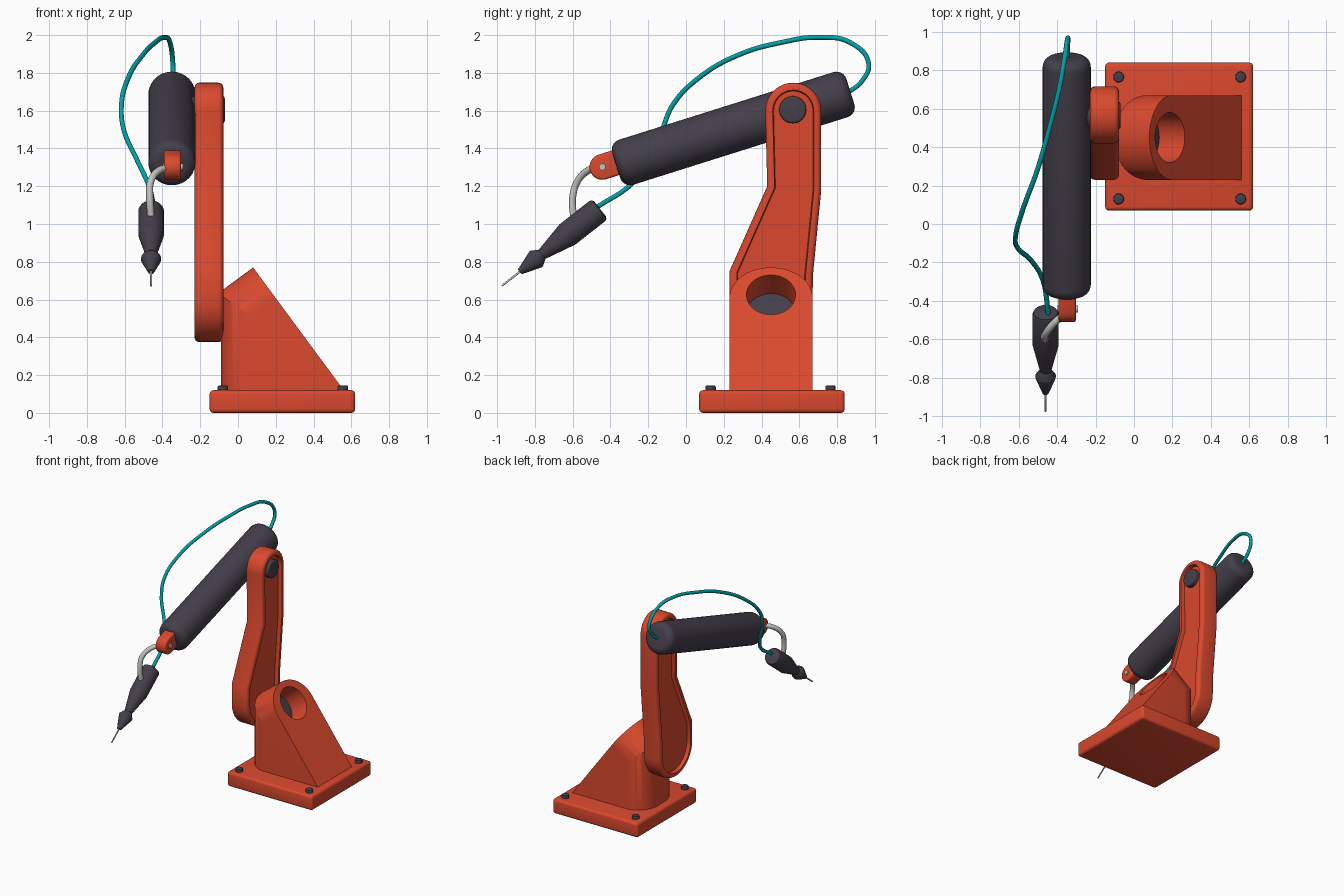
import bpy, bmesh
from math import sin, cos, pi, radians
from mathutils import Vector

cube = bpy.data.objects.get("Cube")
if cube:
    bpy.data.objects.remove(cube, do_unlink=True)


def material(name, rgb):
    m = bpy.data.materials.new(name)
    m.use_nodes = True
    m.diffuse_color = (*rgb, 1)
    node = next(n for n in m.node_tree.nodes if n.type == 'BSDF_PRINCIPLED')
    node.inputs["Base Color"].default_value = (*rgb, 1)
    return m


RED = material("orange_red_paint", (0.70, 0.066, 0.027))
DARK = material("dark_grey", (0.058, 0.050, 0.070))
TEAL = material("teal_hose", (0.0, 0.36, 0.39))
STEEL = material("light_steel", (0.55, 0.55, 0.54))


def select(ob):
    bpy.ops.object.select_all(action='DESELECT')
    ob.select_set(True)
    bpy.context.view_layer.objects.active = ob


def make(name, bm, mat, bevel=0, segments=4, limit=50):
    """Turn a bmesh into a shaded object, rounding its sharp edges."""
    bmesh.ops.recalc_face_normals(bm, faces=bm.faces)
    me = bpy.data.meshes.new(name)
    bm.to_mesh(me)
    bm.free()
    me.materials.append(mat)
    ob = bpy.data.objects.new(name, me)
    bpy.context.collection.objects.link(ob)
    select(ob)
    if bevel:
        mod = ob.modifiers.new("round", 'BEVEL')
        mod.width, mod.segments = bevel, segments
        mod.limit_method, mod.angle_limit = 'ANGLE', radians(limit)
        bpy.ops.object.modifier_apply(modifier=mod.name)
    bpy.ops.object.shade_smooth_by_angle(angle=radians(35))
    return ob


def prism(name, points, along, mat, **kw):
    """Extrude a flat outline along a vector."""
    bm = bmesh.new()
    face = bm.faces.new([bm.verts.new(p) for p in points])
    grown = bmesh.ops.extrude_face_region(bm, geom=[face], use_keep_orig=True)
    verts = [g for g in grown["geom"] if isinstance(g, bmesh.types.BMVert)]
    bmesh.ops.translate(bm, verts=verts, vec=along)
    return make(name, bm, mat, **kw)


def lathe(name, profile, origin, axis, mat, sides=32, **kw):
    """Turn (radius, distance) pairs around an axis, with flat ends."""
    origin, axis = Vector(origin), Vector(axis).normalized()
    u = axis.orthogonal().normalized()
    w = axis.cross(u)
    bm = bmesh.new()
    rings = []
    for r, t in profile:
        angles = [2 * pi * i / sides for i in range(sides)]
        rings.append([bm.verts.new(origin + axis * t + (u * cos(a) + w * sin(a)) * r)
                      for a in angles])
    for a, b in zip(rings, rings[1:]):
        for i in range(sides):
            j = (i + 1) % sides
            bm.faces.new((a[i], a[j], b[j], b[i]))
    bm.faces.new(rings[0])
    bm.faces.new(rings[-1])
    return make(name, bm, mat, **kw)


def tube(name, points, radius, mat):
    """Smooth round tube through the points."""
    cu = bpy.data.curves.new(name, 'CURVE')
    cu.dimensions = '3D'
    cu.bevel_depth, cu.bevel_resolution, cu.resolution_u = radius, 3, 10
    cu.use_fill_caps = True
    sp = cu.splines.new('BEZIER')
    sp.bezier_points.add(len(points) - 1)
    for bp, p in zip(sp.bezier_points, points):
        bp.co = p
        bp.handle_left_type = bp.handle_right_type = 'AUTO'
    cu.materials.append(mat)
    ob = bpy.data.objects.new(name, cu)
    bpy.context.collection.objects.link(ob)
    select(ob)
    bpy.ops.object.convert(target='MESH')
    bpy.ops.object.shade_smooth_by_angle(angle=radians(50))


def cut(ob, tool, operation):
    """Apply a boolean and discard the tool."""
    mod = ob.modifiers.new("cut", 'BOOLEAN')
    mod.object, mod.operation, mod.solver = tool, operation, 'EXACT'
    select(ob)
    bpy.ops.object.modifier_apply(modifier=mod.name)
    bpy.data.objects.remove(tool, do_unlink=True)


def arc(cx, cy, r, start, end, n=16, ry=None):
    steps = [radians(start + (end - start) * i / n) for i in range(n + 1)]
    return [(cx + r * cos(a), cy + (ry or r) * sin(a)) for a in steps]


# Base plate and its corner bolts
x0, x1, y0, y1 = -0.15, 0.62, 0.07, 0.84
prism("base_plate", [(x0, y0, 0), (x1, y0, 0), (x1, y1, 0), (x0, y1, 0)],
      (0, 0, 0.12), RED, bevel=0.02)
for x in (-0.08, 0.555):
    for y in (0.13, 0.765):
        lathe("base_bolt", [(0.028, 0), (0.028, 0.045)], (x, y, 0.1), (0, 0, 1),
              DARK, sides=20, bevel=0.007, segments=2)

# Pedestal: rounded plan, trimmed by an arch leaning along the slope
plan = [(0.62, 0.228), (0.62, 0.672)]
plan += arc(0.08, 0.502, 0.17, 90, 180) + arc(0.08, 0.398, 0.17, 180, 270)
pedestal = prism("pedestal", [(x, y, 0.1) for x, y in plan], (0, 0, 0.8), RED)
apex = Vector((0.08, 0.45, 0.77))
down = Vector((0.48, 0, -0.65)).normalized()
out = Vector((-down.z, 0, down.x))
side = Vector((0, 1, 0))
outline = [(0.22, -1.3)] + arc(0, -0.20, 0.22, 0, 180, 32, ry=0.20) + [(-0.22, -1.3)]
arch = prism("arch_tool", [apex - down * v + side * h for h, v in outline],
             out * -0.9, RED)
cut(pedestal, arch, 'INTERSECT')
hole = apex + down * 0.18
cut(pedestal, lathe("hole_tool", [(0.13, -0.17), (0.13, 0.1)], hole, out, RED, sides=48),
    'DIFFERENCE')
select(pedestal)
bpy.ops.object.shade_smooth_by_angle(angle=radians(35))
lathe("socket_pin", [(0.129, -0.172), (0.129, -0.164)], hole, out, DARK, sides=48)

# Lower arm link with a sunk panel on both faces
shape = arc(0.568, 1.6, 0.148, 0, 180) + [(0.43, 1.2), (0.23, 0.75)]
shape += arc(0.45, 0.595, 0.22, 180, 360) + [(0.672, 0.73), (0.716, 1.18)]
link = prism("arm_link", [(-0.23, y, z) for y, z in shape], (0.152, 0, 0), RED,
             bevel=0.025)
bm = bmesh.new()
bm.from_mesh(link.data)
caps = sorted(bm.faces, key=lambda f: f.calc_area())[-2:]
bmesh.ops.inset_individual(bm, faces=caps, thickness=0.014)
bmesh.ops.inset_individual(bm, faces=caps, thickness=0.005, depth=-0.03)
bm.to_mesh(link.data)
bm.free()
select(link)
bpy.ops.object.shade_smooth_by_angle(angle=radians(35))

# Elbow pivot
lathe("elbow_pivot", [(0.072, 0), (0.072, 0.18)], (-0.25, 0.565, 1.605), (1, 0, 0),
      DARK, bevel=0.012)

# Forearm
tilt = radians(17.5)
along = Vector((0, cos(tilt), sin(tilt)))
pivot = Vector((-0.35, 0.565, 1.605))
lathe("forearm", [(0.125, -0.98), (0.125, 0.32)], pivot, along, DARK, sides=48,
      bevel=0.055, segments=6)

# Wrist tab with pin
up = Vector((0, -sin(tilt), cos(tilt)))
wrist = Vector((-0.392, -0.443, 1.302))
tab = [(0.13, -0.068), (0.13, 0.068)] + arc(0, 0, 0.068, 90, 270)
prism("wrist_tab", [wrist + along * a + up * b for a, b in tab], (0.09, 0, 0), RED,
      bevel=0.012, segments=3)
lathe("wrist_pin", [(0.018, 0), (0.018, 0.105)], wrist - Vector((0.005, 0, 0)),
      (1, 0, 0), STEEL, sides=20)

# Bent rod carrying the tool
tube("tool_rod", [(-0.35, -0.46, 1.30), (-0.415, -0.515, 1.285), (-0.462, -0.575, 1.225),
                  (-0.467, -0.60, 1.14), (-0.46, -0.595, 1.03)], 0.019, STEEL)

# Hand tool and needle
aim = (0, -0.787, -0.617)
tail = (-0.46, -0.455, 1.08)
lathe("tool_body", [(0.05, 0), (0.062, 0.006), (0.068, 0.02), (0.068, 0.22),
                    (0.03, 0.39), (0.053, 0.425), (0.053, 0.435), (0.016, 0.54)],
      tail, aim, DARK)
lathe("tool_needle", [(0.006, 0.53), (0.005, 0.66)], tail, aim, STEEL, sides=12)

# Looping hose from the back of the forearm to the tool
tube("hose", [(-0.345, 0.84, 1.685), (-0.345, 0.93, 1.755), (-0.345, 0.967, 1.85),
              (-0.36, 0.87, 1.96), (-0.39, 0.70, 1.988), (-0.44, 0.50, 1.96),
              (-0.50, 0.29, 1.90), (-0.58, 0.07, 1.775), (-0.617, -0.07, 1.63),
              (-0.605, -0.125, 1.50), (-0.535, -0.19, 1.34), (-0.475, -0.29, 1.21),
              (-0.445, -0.47, 1.09)], 0.013, TEAL)
